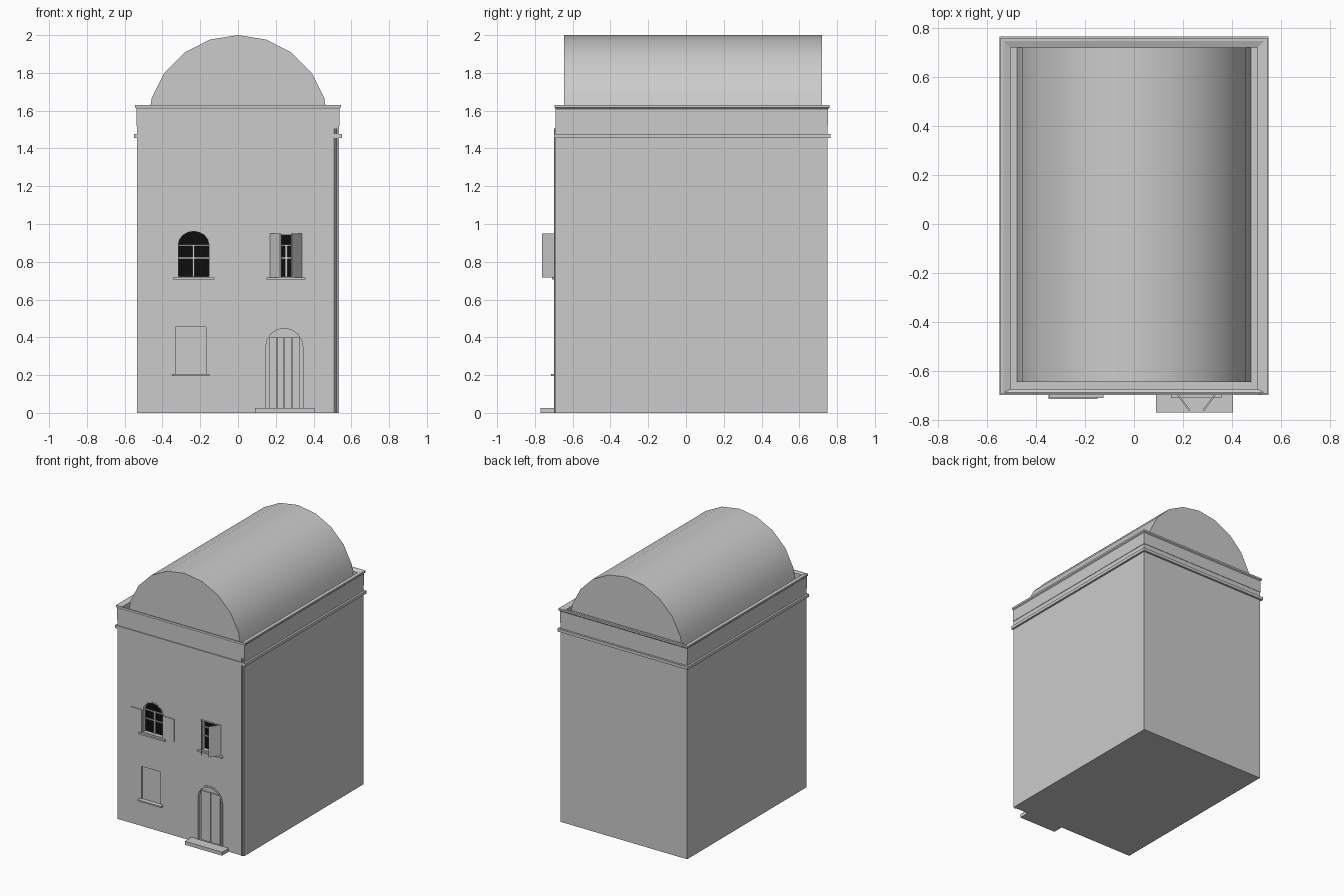
import bpy, bmesh, math
from mathutils import Matrix

if "Cube" in bpy.data.objects:
    bpy.data.objects.remove(bpy.data.objects["Cube"])


def material(name, rgb):
    m = bpy.data.materials.new(name)
    m.diffuse_color = (*rgb, 1)
    m.use_nodes = True
    m.node_tree.nodes["Principled BSDF"].inputs["Base Color"].default_value = m.diffuse_color
    return m


PLASTER = material("grey plaster", (0.6, 0.6, 0.6))
GLASS = material("black glass", (0.004, 0.004, 0.004))
FRONT = -0.69


def finish(name, bm, mat):
    bmesh.ops.recalc_face_normals(bm, faces=bm.faces)
    me = bpy.data.meshes.new(name)
    bm.to_mesh(me)
    bm.free()
    me.materials.append(mat)
    ob = bpy.data.objects.new(name, me)
    bpy.context.collection.objects.link(ob)
    return ob


def box(name, x0, x1, y0, y1, z0, z1, mat=PLASTER):
    bm = bmesh.new()
    bmesh.ops.create_cube(bm, size=1, matrix=Matrix.Translation(
        ((x0 + x1) / 2, (y0 + y1) / 2, (z0 + z1) / 2)) @ Matrix.Diagonal((x1 - x0, y1 - y0, z1 - z0, 1)))
    return finish(name, bm, mat)


def prism(name, pts, y0, y1, mat=PLASTER):
    """Extrude an (x, z) outline along y."""
    bm = bmesh.new()
    face = bm.faces.new([bm.verts.new((x, y0, z)) for x, z in pts])
    ext = bmesh.ops.extrude_face_region(bm, geom=[face])
    for v in ext["geom"]:
        if isinstance(v, bmesh.types.BMVert):
            v.co.y = y1
    return finish(name, bm, mat)


def arch(cx, half, z0, spring, top, n=8):
    """Outline of an opening with an arched head (a flat one if spring == top)."""
    pts = [(cx - half, z0), (cx + half, z0)]
    if spring == top:
        return pts + [(cx + half, top), (cx - half, top)]
    return pts + [(cx + half * math.cos(math.pi * i / n),
                   spring + (top - spring) * math.sin(math.pi * i / n)) for i in range(n + 1)]


def surround(name, outer, inner, y0, y1):
    """Frame between two matching outlines."""
    bm = bmesh.new()
    rings = [[bm.verts.new((x, y, z)) for x, z in o]
             for o, y in ((outer, y0), (inner, y0), (inner, y1), (outer, y1))]
    n = len(outer)
    for a in range(4):
        r, s = rings[a], rings[(a + 1) % 4]
        for i in range(n):
            j = (i + 1) % n
            bm.faces.new((r[i], r[j], s[j], s[i]))
    return finish(name, bm, PLASTER)


def cut(body, name, outline, depth):
    cutter = prism(name, outline, FRONT - 0.05, FRONT + depth)
    cutter.hide_render = True
    cutter.hide_viewport = True
    mod = body.modifiers.new(name, "BOOLEAN")
    mod.operation = "DIFFERENCE"
    mod.solver = "EXACT"
    mod.object = cutter


def ring_band(name, profile):
    """Sweep an (outward offset, z) profile around the rectangular house."""
    bm = bmesh.new()
    loops = []
    for d, z in profile:
        x, y0, y1 = 0.535 + d, FRONT - d * 0.5, 0.75 + d
        loops.append([bm.verts.new(p) for p in ((-x, y0, z), (x, y0, z), (x, y1, z), (-x, y1, z))])
    for k in range(len(loops)):
        a, b = loops[k], loops[(k + 1) % len(loops)]
        for i in range(4):
            j = (i + 1) % 4
            bm.faces.new((a[i], a[j], b[j], b[i]))
    return finish(name, bm, PLASTER)


# House body
body = box("house_body", -0.535, 0.535, FRONT, 0.75, 0, 1.53)

# Cornice and parapet around the roof
ring_band("cornice", [(-0.02, 1.455), (0.015, 1.455), (0.015, 1.477), (-0.02, 1.477)])
ring_band("parapet", [(-0.03, 1.52), (0.003, 1.52), (0.003, 1.61), (0.01, 1.617),
                      (0.01, 1.63), (-0.003, 1.63), (-0.03, 1.62)])

# Barrel vault roof
vault = prism("vault_roof", [(0.48 * math.cos(math.pi * i / 10), 1.52 + 0.48 * math.sin(math.pi * i / 10))
                             for i in range(11)], -0.645, 0.72)
bpy.context.view_layer.objects.active = vault
vault.select_set(True)
bpy.ops.object.shade_smooth_by_angle(angle=math.radians(35))
vault.select_set(False)

# Windows: recess, glass, frame, glazing bars and sill
for side, cx, half, spring, top, sill in (("left", -0.235, 0.09, 0.89, 0.97, 0.11),
                                          ("right", 0.255, 0.08, 0.95, 0.95, 0.103)):
    outer = arch(cx, half, 0.715, spring, top)
    inner = arch(cx, half - 0.009, 0.722, spring if top > spring else top - 0.009, top - 0.009)
    cut(body, side + "_window_cutter", outer, 0.04)
    prism(side + "_window_glass", inner, FRONT + 0.028, FRONT + 0.036, GLASS)
    surround(side + "_window_frame", outer, inner, FRONT - 0.003, FRONT + 0.04)
    box(side + "_window_post", cx - 0.006, cx + 0.006, FRONT + 0.018, FRONT + 0.03, 0.72, 0.885)
    for z in (0.82, 0.887):
        box(side + "_window_bar", cx - half, cx + half, FRONT + 0.018, FRONT + 0.03, z - 0.004, z + 0.004)
    box(side + "_window_sill", cx - sill, cx + sill, -0.71, FRONT + 0.03, 0.705, 0.717)

# Left shutters, folded back on the wall
for x0 in (-0.415, -0.143):
    box("left_shutter", x0, x0 + 0.09, FRONT - 0.007, FRONT + 0.002, 0.715, 0.89)

# Right shutters, standing half open
for s in (-1, 1):
    h, e = 0.255 + s * 0.085, 0.255 + s * 0.032
    bm = bmesh.new()
    lo = [bm.verts.new((x, y, 0.717)) for x, y in
          ((h, FRONT), (e, -0.763), (e - s * 0.006, -0.759), (h - s * 0.008, FRONT))]
    f = bm.faces.new(lo)
    ext = bmesh.ops.extrude_face_region(bm, geom=[f])
    for v in ext["geom"]:
        if isinstance(v, bmesh.types.BMVert):
            v.co.z = 0.95
    finish("right_shutter", bm, PLASTER)

# Blind niche with its ledge
cut(body, "niche_cutter", arch(-0.25, 0.08, 0.2, 0.455, 0.455), 0.008)
box("niche_ledge", -0.35, -0.15, -0.715, FRONT + 0.01, 0.195, 0.206)

# Door with arched surround, planks and step
door_out = arch(0.245, 0.11, 0.02, 0.35, 0.46)
door_in = arch(0.245, 0.098, 0.02, 0.35, 0.448)
cut(body, "door_cutter", door_out, 0.02)
surround("door_surround", door_out, door_in, FRONT - 0.004, FRONT + 0.02)
for i in range(4):
    x = 0.165 + i * 0.0405
    box("door_plank", x, x + 0.0385, FRONT + 0.011, FRONT + 0.022, 0.025, 0.4)
box("door_step", 0.09, 0.405, -0.77, FRONT, 0, 0.027)

# Drainpipe at the front right corner
bm = bmesh.new()
bmesh.ops.create_cone(bm, cap_ends=True, segments=8, radius1=0.008, radius2=0.008, depth=1.505,
                      matrix=Matrix.Translation((0.516, FRONT, 0.7525)))
finish("drainpipe", bm, PLASTER)
